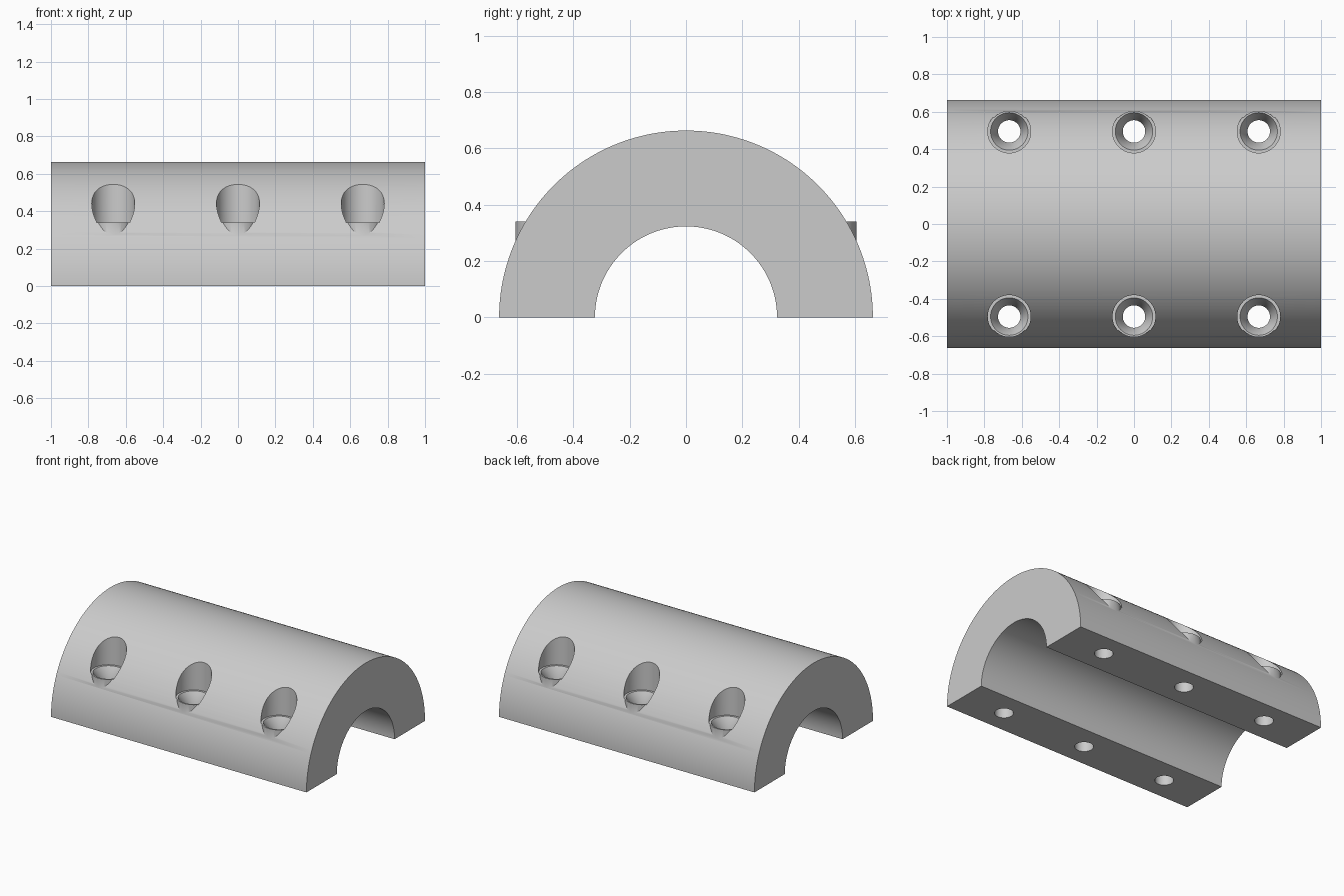
import bpy, bmesh, math

if "Cube" in bpy.data.objects:
    bpy.data.objects.remove(bpy.data.objects["Cube"])

OUTER, INNER = 0.663, 0.323      # half-ring radii
HOLE_Y, SEAT_Z = 0.495, 0.34     # bolt row offset and bolt seat height
STEPS = 96

grey = bpy.data.materials.new("plain grey")
grey.diffuse_color = (0.6, 0.6, 0.6, 1)
grey.use_nodes = True
grey.node_tree.nodes["Principled BSDF"].inputs["Base Color"].default_value = grey.diffuse_color


def make_object(name, bm):
    bmesh.ops.recalc_face_normals(bm, faces=bm.faces)
    mesh = bpy.data.meshes.new(name)
    bm.to_mesh(mesh)
    bm.free()
    mesh.materials.append(grey)
    obj = bpy.data.objects.new(name, mesh)
    bpy.context.collection.objects.link(obj)
    return obj


def lathe(bm, profile, x, y, sides=64):
    """Closed solid turned around a vertical axis at (x, y)."""
    rings = [[bm.verts.new((x + r * math.cos(2 * math.pi * i / sides),
                            y + r * math.sin(2 * math.pi * i / sides), z))
              for i in range(sides)] for r, z in profile]
    for a, b in zip(rings, rings[1:]):
        for i in range(sides):
            j = (i + 1) % sides
            bm.faces.new((a[i], a[j], b[j], b[i]))
    bm.faces.new(rings[0][::-1])
    bm.faces.new(rings[-1])


def lathe_set(name, profile):
    """Six turned solids in two rows of three."""
    bm = bmesh.new()
    for x in (-0.667, 0, 0.667):
        for y in (-HOLE_Y, HOLE_Y):
            lathe(bm, profile, x, y)
    return make_object(name, bm)


# Half-ring clamp body, extruded along x
def arc(radius):
    return [(radius * math.cos(math.pi * i / STEPS), radius * math.sin(math.pi * i / STEPS))
            for i in range(STEPS + 1)]


bm = bmesh.new()
outline = arc(OUTER) + arc(INNER)[::-1]
end = bm.faces.new([bm.verts.new((-1, y, z if z > 1e-6 else 0)) for y, z in outline])
moved = bmesh.ops.extrude_face_region(bm, geom=[end], use_keep_orig=True)["geom"]
bmesh.ops.translate(bm, vec=(2, 0, 0), verts=[v for v in moved if isinstance(v, bmesh.types.BMVert)])
body = make_object("clamp_body", bm)

# Bolt bosses that stand slightly proud of the curved side
bosses = lathe_set("boss_helper", [(0.11, 0.1), (0.11, SEAT_Z + 0.01)])

# Pocket, countersink and through hole in one stepped cutter
cutters = lathe_set("hole_cutter", [(0.06, -0.1), (0.06, 0.27), (0.10, SEAT_Z),
                                    (0.115, SEAT_Z), (0.115, 0.8)])

bpy.context.view_layer.objects.active = body
for helper, operation in ((bosses, 'UNION'), (cutters, 'DIFFERENCE')):
    mod = body.modifiers.new(helper.name, 'BOOLEAN')
    mod.operation = operation
    mod.solver = 'EXACT'
    mod.object = helper
    bpy.ops.object.modifier_apply(modifier=mod.name)
    bpy.data.objects.remove(helper)

bpy.ops.object.select_all(action='DESELECT')
body.select_set(True)
bpy.ops.object.shade_smooth_by_angle(angle=math.radians(30))
